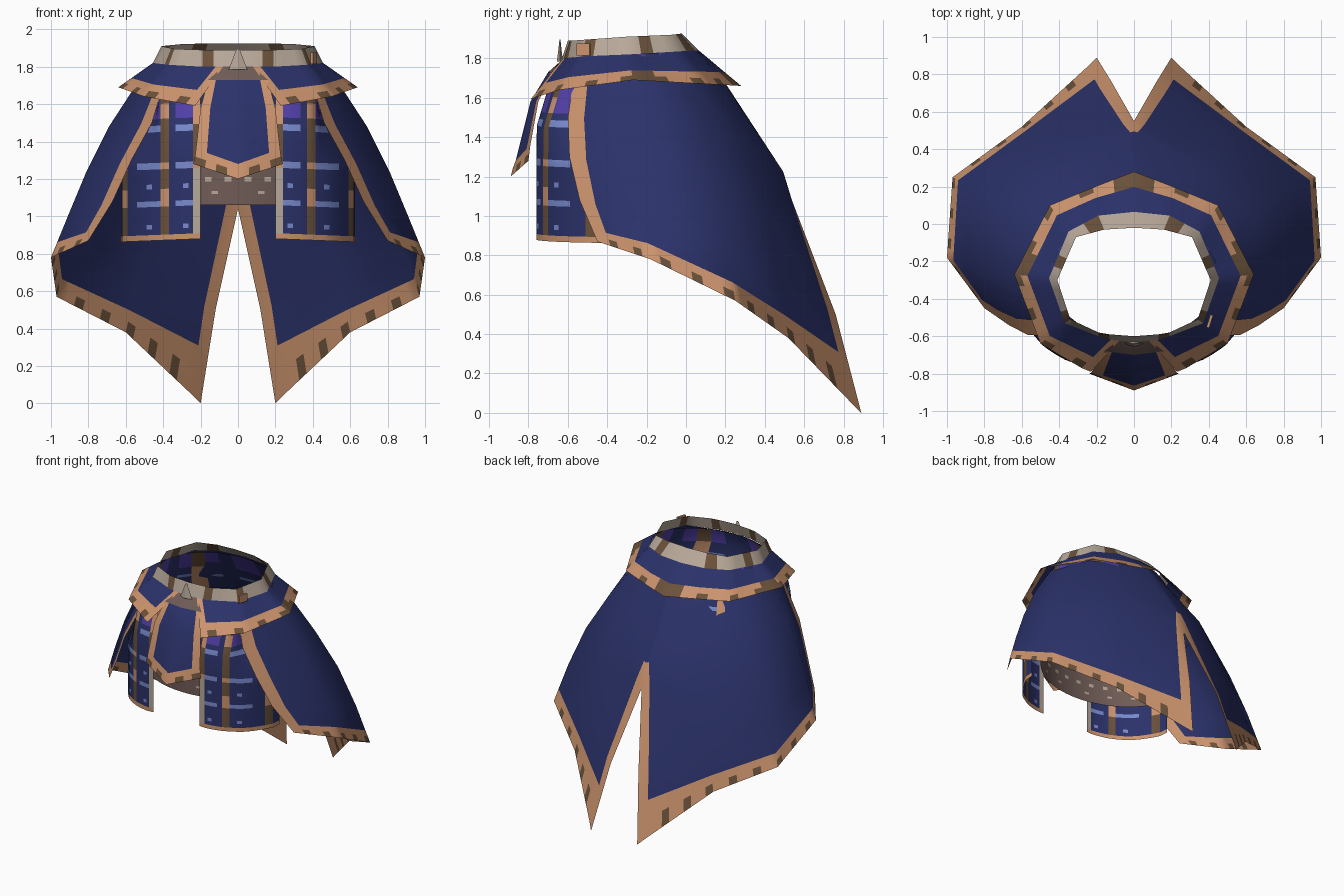
import bpy, bmesh, math
from mathutils import Vector as V

if "Cube" in bpy.data.objects:
    bpy.data.objects.remove(bpy.data.objects["Cube"])


def material(name, rgb):
    m = bpy.data.materials.new(name)
    lin = [((c + 0.055) / 1.055) ** 2.4 for c in rgb]
    m.diffuse_color = (*lin, 1)
    m.use_nodes = True
    m.node_tree.nodes["Principled BSDF"].inputs["Base Color"].default_value = m.diffuse_color
    return m


MATS = [material(n, c) for n, c in (
    ("navy cloth", (0.168, 0.195, 0.415)), ("copper trim", (0.80, 0.58, 0.43)),
    ("dark brown", (0.42, 0.32, 0.23)), ("beige band", (0.72, 0.66, 0.60)),
    ("pale blue", (0.47, 0.54, 0.80)), ("violet", (0.32, 0.25, 0.66)),
    ("grey brown", (0.44, 0.36, 0.34)))]
NAVY, COPPER, BROWN, BEIGE, PALE, VIOLET, GREY = range(7)


def grid(name, rows, rule, angle=50):
    """Sheet from rows of points, coloured by rule(row, column), mirrored in x."""
    bm = bmesh.new()
    for side in (1, -1):
        vs = [[bm.verts.new((p[0] * side, p[1], p[2])) for p in r] for r in rows]
        for i in range(len(rows) - 1):
            for j in range(len(rows[0]) - 1):
                quad = [vs[i][j], vs[i][j + 1], vs[i + 1][j + 1], vs[i + 1][j]]
                f = bm.faces.new(quad[::side])
                f.material_index = rule(i, j)
    # Turn the sheet outward
    bm.normal_update()
    out = 0
    for f in bm.faces:
        c = f.calc_center_median()
        out += f.normal.dot(V((c.x, c.y + 0.25, 0))) * f.calc_area()
    if out < 0:
        bmesh.ops.reverse_faces(bm, faces=bm.faces)
    bmesh.ops.remove_doubles(bm, verts=bm.verts, dist=0.0005)
    me = bpy.data.meshes.new(name)
    bm.to_mesh(me)
    bm.free()
    for m in MATS:
        me.materials.append(m)
    ob = bpy.data.objects.new(name, me)
    bpy.context.collection.objects.link(ob)
    bpy.ops.object.select_all(action='DESELECT')
    ob.select_set(True)
    bpy.context.view_layer.objects.active = ob
    bpy.ops.object.shade_smooth_by_angle(angle=math.radians(angle))
    return ob


def refine(cols, counts):
    """Subdivide between neighbouring columns; also return each strip's segment."""
    out, seg = [], []
    for k, n in enumerate(counts):
        for s in range(n):
            out.append([V(a).lerp(V(b), s / n) for a, b in zip(cols[k], cols[k + 1])])
            seg.append(k)
    out.append([V(p) for p in cols[-1]])
    return out, seg


def dark_patch(j):
    return j % 3 == 1


# Cape: columns run from waist to hem, front edge round to the back slit
front = [(.40, -.57, 1.70), (.46, -.60, 1.5), (.57, -.592, 1.3), (.67, -.54, 1.08), (.80, -.45, .87)]
side = [(.54, -.28, 1.71), (.69, -.27, 1.48), (.81, -.25, 1.24), (.91, -.22, 1.0), (1.0, -.18, .78)]
rear_side = [(.40, -.01, 1.73), (.62, .07, 1.42), (.77, .14, 1.15), (.88, .20, .86), (.97, .25, .57)]
rear = [(.16, .10, 1.73), (.36, .29, 1.38), (.45, .40, 1.05), (.53, .47, .70), (.60, .52, .38)]
slit_inner = [(.03, .155, 1.735), (.02, .49, 1.23), (.055, .53, 1.1), (.18, .72, .52), (.25, .84, .05)]
slit = [(0, .16, 1.735), (0, .495, 1.22), (0, .55, 1.04), (.12, .76, .5), (.20, .89, 0)]
front_inner = [V(a).lerp(V(b), .25) for a, b in zip(front, side)]


def with_hem(col, width):
    p = [V(q) for q in col]
    d = (p[3] - p[4]).normalized()
    return p[:4] + [p[4] + d * width, p[4] + d * width * .5, p[4]]


cols = [with_hem(c, w) for c, w in (
    (front, .07), (front_inner, .08), (side, .09), (rear_side, .10),
    (rear, .12), (slit_inner, .27), (slit, .25))]
grid("cape", list(zip(*[c[:5] for c in cols])),
     lambda i, j: COPPER if j == 0 or (j == 5 and i >= 1) else NAVY, 70)
hem, seg = refine([c[4:] for c in cols], (1, 5, 8, 8, 9, 1))
grid("cape_hem", list(zip(*hem)),
     lambda i, j: BROWN if i == 1 and dark_patch(j) and seg[j] < 5 else COPPER)

# Hip collar, open at the front
upper = [(.08, -.625, 1.80), (.12, -.615, 1.80), (.37, -.53, 1.81), (.455, -.29, 1.82),
         (.35, -.04, 1.835), (.19, .045, 1.84), (0, .065, 1.84)]
lower = [(.23, -.79, 1.59), (.28, -.77, 1.60), (.50, -.64, 1.64), (.64, -.27, 1.69),
         (.45, .10, 1.67), (.22, .195, 1.665), (0, .28, 1.66)]
ccols = [[V(a).lerp(V(b), t) for t in (0, .62, .82, 1)] for a, b in zip(upper, lower)]
ccols, cseg = refine(ccols, (1, 4, 6, 6, 3, 4))


def collar_rule(i, j):
    if i >= 1 and (j > 21 or j in (11, 12)):
        return BROWN
    if i == 2 and dark_patch(j):
        return BROWN
    return COPPER if i >= 1 or cseg[j] == 0 else NAVY


grid("hip_collar", list(zip(*ccols)), collar_rule)

# Waistband, sharing its lower edge with the collar
brim = [(0, -.63, 1.80), (.13, -.62, 1.80), (.19, -.60, 1.80)] + upper[2:]
top = [(0, -.60, 1.89), (.13, -.59, 1.89), (.19, -.58, 1.89), (.34, -.51, 1.895),
       (.41, -.30, 1.91), (.31, -.07, 1.92), (.16, -.03, 1.925), (0, -.02, 1.925)]
bcols, bseg = refine([[a, b] for a, b in zip(top, brim)], (1, 1, 3, 4, 4, 2, 2))
grid("waistband", list(zip(*bcols)),
     lambda i, j: BROWN if bseg[j] == 1 or j in (5, 10, 14) else BEIGE)


def half_ring(rx, ry, cy, z, slope=0, n=14, end=math.pi):
    """Part of an ellipse from the front toward the back, its height rising in y."""
    pts = []
    for k in range(n + 1):
        a = end * k / n
        y = cy - ry * math.cos(a)
        pts.append(V((rx * math.sin(a), y, z + slope * (y + .6))))
    pts[0].x = 0
    if end == math.pi:
        pts[-1].x = 0
    return pts


# Inner lining below the waist
def lining_rule(i, j):
    if j % 4 == 2:
        return COPPER if i else BROWN
    return (VIOLET if j % 4 else NAVY, NAVY, PALE if j % 4 else NAVY, NAVY)[i]


grid("lining", [half_ring(.445, .335, -.285, 1.80, .06), half_ring(.51, .41, -.26, 1.68),
                half_ring(.55, .43, -.23, 1.60), half_ring(.56, .44, -.225, 1.575),
                half_ring(.61, .50, -.20, 1.45)], lining_rule)

# Under skirt across the front, with rows of pale dots
arc = math.pi * .52
grid("under_skirt", [half_ring(.55, .47, -.20, 1.46, 0, 26, arc)] +
     [half_ring(.57, .48, -.20, z, 0, 26, arc) for z in (1.21, 1.185, 1.135, 1.12, 1.06)],
     lambda i, j: BEIGE if (i == 1 and j % 3 == 1) or (i == 3 and j % 5 == 3) else GREY)

# Front tabard: rows of height, edge x, edge y, centre y, drop at the centre
tab_rows = []
for z, xe, ye, yc, drop in ((1.80, .08, -.62, -.62, 0), (1.73, .16, -.68, -.70, 0),
                            (1.58, .20, -.75, -.79, 0), (1.36, .225, -.79, -.865, .08),
                            (1.32, .23, -.795, -.88, .08), (1.28, .24, -.80, -.89, .08)):
    edge, mid = V((xe, ye, z)), V((0, yc, z - drop))
    tab_rows.append([mid.lerp(edge, s) for s in (0, .25, .5, .74, 1)])


def tabard_rule(i, j):
    if i == 0:
        return GREY
    if i == 4 and j in (1, 3):
        return BROWN
    return COPPER if i >= 3 or j == 3 else NAVY


grid("tabard", tab_rows, tabard_rule)

# Hanging front panels with bars, dots and stripes
px = [.20, .24, .265, .295, .335, .37, .415, .46, .49, .54, .59, .62, .625]
py = [-.76, -.76, -.757, -.75, -.738, -.725, -.70, -.67, -.648, -.59, -.51, -.45, -.38]
pz = [.88, .91, .94, .965, 1.06, 1.09, 1.155, 1.18, 1.26, 1.295, 1.46, 1.495, 1.53, 1.61, 1.68]
panel_rows = []
for z in pz:
    row = []
    up = max(0, z - 1.3)
    for x, y in zip(px, py):
        wide = max(0, x - .42)
        row.append(V((x - wide * min(.9, up * 3), y + max(0, z - 1.45) * .3 + min(wide * 12, 1) * up * .3,
                      z - (x - .2) * .04)))
    panel_rows.append(row)


def panel_rule(i, j):
    if i == 0:
        return COPPER
    if j == 0:
        return BEIGE if i < 8 else BROWN if i in (9, 10) else COPPER
    if j in (5, 10):
        return COPPER if i in (4, 5, 8, 12) else BROWN
    if j in (1, 2, 3, 6, 7, 8):
        if i in (4, 8, 10) or (i in (2, 6) and j in (2, 7)):
            return PALE
        if i >= 12:
            return VIOLET
    return NAVY


grid("front_panels", panel_rows, panel_rule)

# Pointed buckle and strap end on the waistband
bpy.ops.mesh.primitive_cone_add(vertices=4, radius1=.05, radius2=.008, depth=.11,
                                location=(0, -.64, 1.84))
buckle = bpy.context.object
buckle.name = "buckle"
buckle.scale.y = .3
buckle.data.materials.append(MATS[BEIGE])
bpy.ops.mesh.primitive_cube_add(size=1, location=(.405, -.52, 1.845))
strap = bpy.context.object
strap.name = "strap_end"
strap.scale = (.015, .07, .06)
strap.rotation_euler.z = -.3
strap.data.materials.append(MATS[COPPER])
